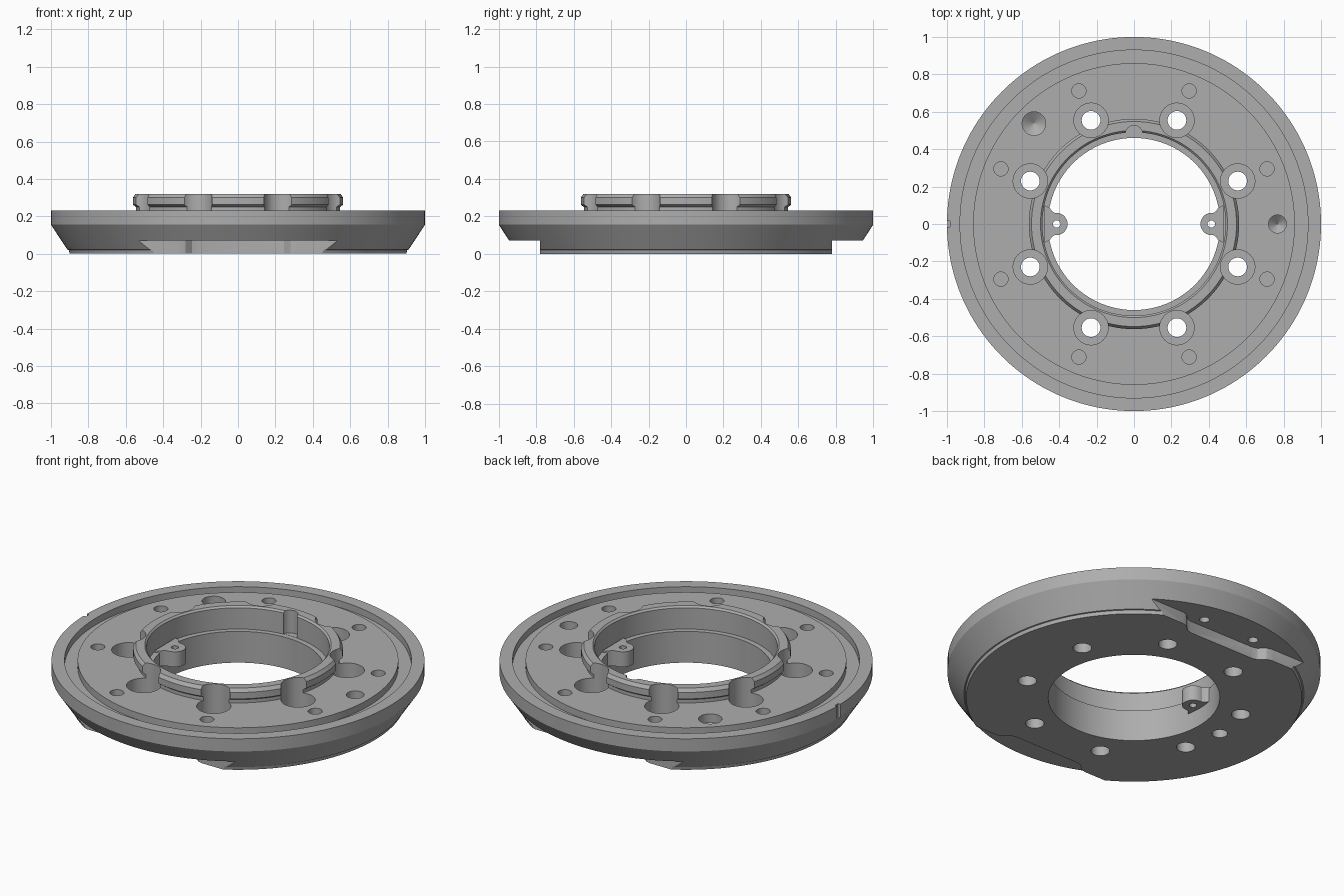
import bpy
import bmesh
from math import sin, cos, pi, radians

cube = bpy.data.objects.get("Cube")
if cube:
    bpy.data.objects.remove(cube)

metal = bpy.data.materials.new("machined grey")
metal.use_nodes = True
GREY = (0.42, 0.42, 0.42, 1)
metal.diffuse_color = GREY
metal.node_tree.nodes["Principled BSDF"].inputs["Base Color"].default_value = GREY


def finish(name, bm):
    bmesh.ops.recalc_face_normals(bm, faces=bm.faces)
    mesh = bpy.data.meshes.new(name)
    bm.to_mesh(mesh)
    bm.free()
    mesh.materials.append(metal)
    obj = bpy.data.objects.new(name, mesh)
    bpy.context.collection.objects.link(obj)
    return obj


def lathe(name, profile, steps, x=0, y=0, closed=False):
    """Spin an (r, z) profile; an open profile gets flat end caps."""
    bm = bmesh.new()
    rings = [[bm.verts.new((x + r * cos(2 * pi * i / steps), y + r * sin(2 * pi * i / steps), z))
              for i in range(steps)] for r, z in profile]
    pairs = list(zip(rings, rings[1:]))
    if closed:
        pairs.append((rings[-1], rings[0]))
    else:
        bm.faces.new(rings[0])
        bm.faces.new(rings[-1])
    for a, b in pairs:
        for i in range(steps):
            j = (i + 1) % steps
            bm.faces.new((a[i], a[j], b[j], b[i]))
    return finish(name, bm)


def prism(name, outline, z0, z1):
    bm = bmesh.new()
    face = bm.faces.new([bm.verts.new((px, py, z0)) for px, py in outline])
    up = bmesh.ops.extrude_face_region(bm, geom=[face])["geom"]
    bmesh.ops.translate(bm, vec=(0, 0, z1 - z0),
                        verts=[v for v in up if isinstance(v, bmesh.types.BMVert)])
    return finish(name, bm)


def combine(target, tool, operation="DIFFERENCE"):
    mod = target.modifiers.new("combine", "BOOLEAN")
    mod.operation, mod.solver, mod.object = operation, "EXACT", tool
    bpy.context.view_layer.objects.active = target
    bpy.ops.object.modifier_apply(modifier=mod.name)
    bpy.data.objects.remove(tool)


# Flange body: tapered rim, face groove, raised hub and stepped bore
body = lathe("flange_body", [
    (0.46, 0), (0.9, 0), (0.905, 0.02), (0.912, 0.022), (1, 0.155), (1, 0.23),
    (0.93, 0.23), (0.93, 0.19), (0.86, 0.19), (0.86, 0.23),
    (0.545, 0.23), (0.545, 0.25), (0.562, 0.262), (0.562, 0.3), (0.548, 0.32),
    (0.5, 0.32), (0.49, 0.31), (0.49, 0.185), (0.46, 0.185)], 160, closed=True)

# Two drilled ears inside the bore
for side in (-1, 1):
    half = [(0.478, 0.1), (0.452, 0.088), (0.44, 0.07), (0.425, 0.06)]
    tip = [(0.415 + 0.06 * cos(a), 0.06 * sin(a))
           for a in (radians(90 + 15 * i) for i in range(13))]
    outline = half + tip + [(px, -py) for px, py in reversed(half)]
    combine(body, prism("ear", [(side * px, py) for px, py in outline], 0.105, 0.195), "UNION")
    combine(body, lathe("ear_hole", [(0.02, 0.05), (0.02, 0.3)], 20, side * 0.413))

# Eight counterbored bolt holes and eight blind face holes
for i in range(8):
    a = radians(22.5 + 45 * i)
    combine(body, lathe("bolt_hole", [(0.05, -0.1), (0.05, 0.12), (0.092, 0.12), (0.092, 0.5)],
                        40, 0.6 * cos(a), 0.6 * sin(a)))
    combine(body, lathe("face_hole", [(0.038, 0.13), (0.038, 0.3)],
                        28, 0.77 * cos(a), 0.77 * sin(a)))

# Two larger drilled holes with conical bottoms, and one underside hole
for r, x, y in ((0.063, -0.535, 0.537), (0.048, 0.767, 0)):
    combine(body, lathe("drilled_hole", [(0.002, 0.14), (r, 0.18), (r, 0.3)], 36, x, y))
combine(body, lathe("underside_hole", [(0.042, -0.1), (0.042, 0.1)], 32, -0.6))

# Key notch in the hub and locating slot on the rim
combine(body, lathe("key_notch", [(0.045, 0.186), (0.045, 0.5)], 32, 0, 0.482))
combine(body, prism("rim_slot", [(-1.1, -0.015), (-0.985, -0.015), (-0.985, 0.015), (-1.1, 0.015)],
                    0.15, 0.3))

# Stepped underside recesses at the front and back, each with two holes
for side in (-1, 1):
    half = [(0.6, 1.1), (0.6, 0.78), (0.31, 0.78), (0.28, 0.772), (0.262, 0.755), (0.245, 0.738),
            (0.215, 0.73)]
    outline = half + [(-px, py) for px, py in reversed(half)]
    combine(body, prism("recess", [(px, side * py) for px, py in outline], -0.1, 0.07))
    for x in (-0.17, 0.17):
        combine(body, lathe("recess_hole", [(0.027, 0.03), (0.027, 0.14)], 24, x, side * 0.79))

# Smooth curved walls, crisp machined edges
bpy.ops.object.select_all(action="DESELECT")
body.select_set(True)
bpy.context.view_layer.objects.active = body
bpy.ops.object.shade_smooth_by_angle(angle=radians(25))
